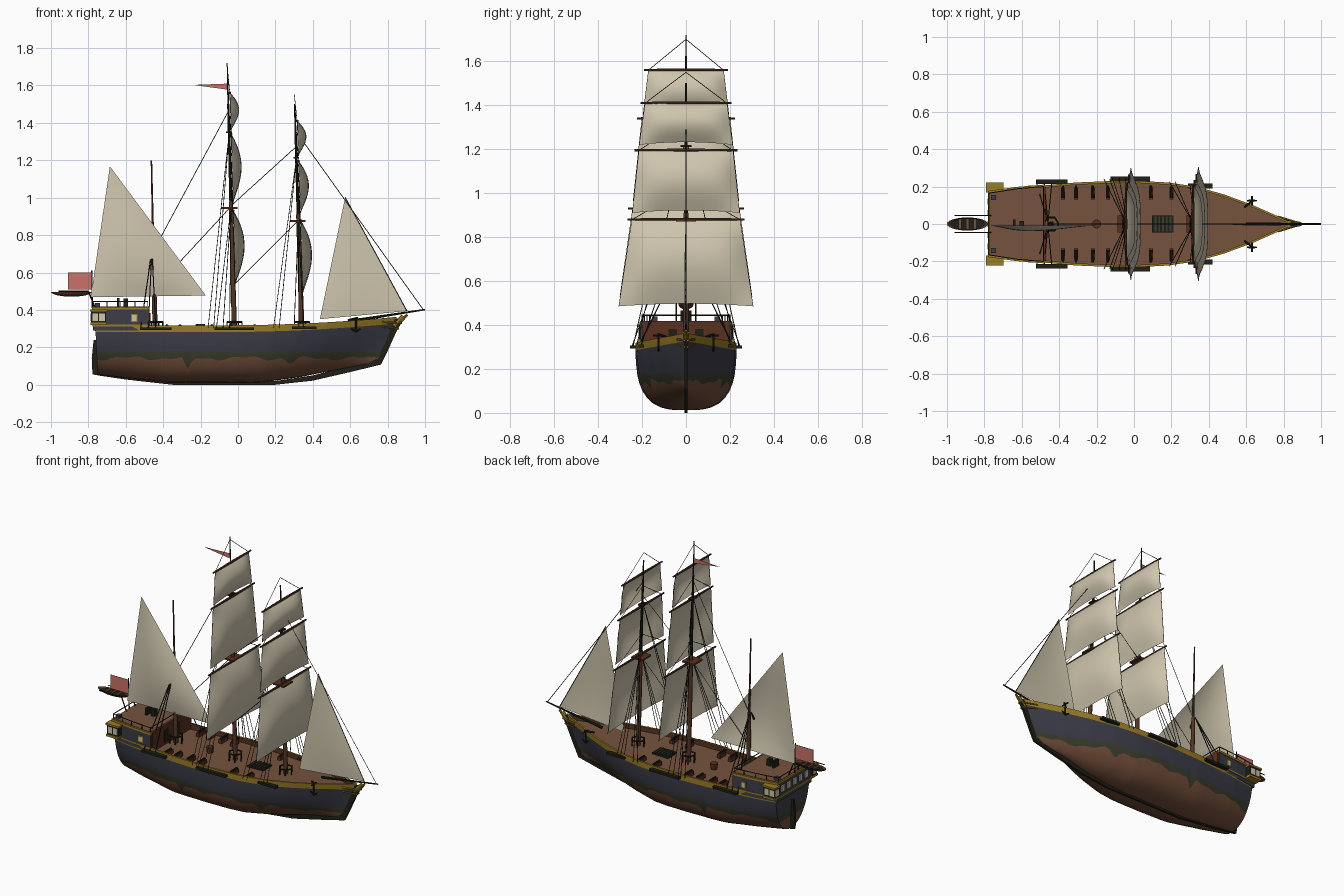
import bpy, bmesh, math
from mathutils import Vector, Matrix

if "Cube" in bpy.data.objects:
    bpy.data.objects.remove(bpy.data.objects["Cube"])

def mat(name, r, g, b):
    m = bpy.data.materials.new(name)
    m.diffuse_color = (r, g, b, 1)
    m.use_nodes = True
    m.node_tree.nodes["Principled BSDF"].inputs["Base Color"].default_value = m.diffuse_color
    return m

NAVY = mat("navy paint", .045, .045, .065)
COPPER = mat("copper bottom", .17, .076, .042)
ALGAE = mat("algae green", .043, .048, .026)
DECK = mat("deck planks", .18, .085, .047)
GOLD = mat("gold trim", .33, .205, .02)
RED = mat("flag red", .58, .17, .14)
MAROON = mat("red brown wood", .10, .03, .013)
BLACK = mat("tarred black", .014, .014, .008)
SAIL = mat("sail cloth", .62, .56, .42)
WOOD = mat("spar wood", .085, .036, .02)

def finish(name, bm, mats, smooth=False, normals=True):
    if normals:
        bmesh.ops.recalc_face_normals(bm, faces=bm.faces)
    me = bpy.data.meshes.new(name)
    bm.to_mesh(me)
    bm.free()
    ob = bpy.data.objects.new(name, me)
    bpy.context.collection.objects.link(ob)
    for m in mats:
        me.materials.append(m)
    if smooth:
        bpy.ops.object.select_all(action='DESELECT')
        ob.select_set(True)
        bpy.context.view_layer.objects.active = ob
        bpy.ops.object.shade_smooth_by_angle(angle=math.radians(40))
    return ob

def boxes(name, m, items, mirror=False):
    """items: (cx, cy, cz, sx, sy, sz)"""
    bm = bmesh.new()
    for cx, cy, cz, sx, sy, sz in items:
        for s in ((1, -1) if mirror else (1,)):
            bmesh.ops.create_cube(bm, size=1, matrix=Matrix.Translation((cx, cy * s, cz)) @ Matrix.Diagonal((sx, sy, sz, 1)))
    return finish(name, bm, [m])

def rods(name, m, items, sides=8, mirror=False):
    """items: (start, end, start radius, end radius)"""
    bm = bmesh.new()
    for p, q, r1, r2 in items:
        for s in ((1, -1) if mirror else (1,)):
            a, b = Vector((p[0], p[1] * s, p[2])), Vector((q[0], q[1] * s, q[2]))
            d = b - a
            M = Matrix.Translation((a + b) / 2) @ d.to_track_quat('Z', 'Y').to_matrix().to_4x4()
            bmesh.ops.create_cone(bm, cap_ends=True, segments=sides, radius1=r1, radius2=r2, depth=d.length, matrix=M)
    return finish(name, bm, [m], smooth=sides > 4)

def prism(name, m, pts, axis, lo, hi):
    """extrude a flat outline along y (xz outline) or z (xy outline)"""
    bm = bmesh.new()
    put = (lambda p, t: (p[0], t, p[1])) if axis == 'y' else (lambda p, t: (p[0], p[1], t))
    f = bm.faces.new([bm.verts.new(put(p, lo)) for p in pts])
    ext = bmesh.ops.extrude_face_region(bm, geom=[f])
    vs = [v for v in ext['geom'] if isinstance(v, bmesh.types.BMVert)]
    bmesh.ops.translate(bm, verts=vs, vec=(0, hi - lo, 0) if axis == 'y' else (0, 0, hi - lo))
    return finish(name, bm, [m])

def sheet(name, fn, nu=14, nv=14):
    bm = bmesh.new()
    g = [[bm.verts.new(fn(i / nu, j / nv)) for i in range(nu + 1)] for j in range(nv + 1)]
    for j in range(nv):
        for i in range(nu):
            bm.faces.new((g[j][i], g[j][i + 1], g[j + 1][i + 1], g[j + 1][i]))
    bmesh.ops.remove_doubles(bm, verts=bm.verts, dist=1e-5)
    return finish(name, bm, [SAIL], smooth=True)

def table(t, x):
    for (x0, y0), (x1, y1) in zip(t, t[1:]):
        if x <= x1:
            return y0 + (y1 - y0) * max(0, (x - x0) / (x1 - x0))
    return t[-1][1]

# Hull lines: half breadth, keel and sheer along x
BEAM = [(-.77, .168), (-.6, .195), (-.3, .222), (-.1, .23), (.05, .23), (.2, .222), (.35, .2), (.5, .158), (.65, .102), (.78, .043), (.86, .004)]
KEEL = [(-.77, .055), (-.6, .036), (-.35, .012), (.2, .012), (.42, .04), (.65, .085), (.8, .108), (.86, .115)]
def sheer(x):
    return .318 + .045 * max(0, (x + .05) / .91) ** 2

def section(u):
    """outer and inner points of one hull rib, from keel up and over to the deck centre"""
    X = -.76 + u * 1.62
    k, s, B = table(KEEL, X), sheer(X), table(BEAM, X)
    p = 3 - 1.4 * max(0, (X - .1) / .76) - .9 * max(0, (-.3 - X) / .46)
    algae = .142 + .008 * math.sin(19 * X) + .005 * math.sin(47 * X + 1)
    algae -= .07 * math.exp(-((X + .24) / .022) ** 2) + .03 * math.exp(-((X - .35) / .03) ** 2)
    algae = max(algae, k + .012)
    zs = [k + (algae - k) * t for t in (0, .03, .1, .25, .45, .7, 1)] + [.175, .23, s - .036, s]
    pts = []
    for z in zs:
        t = (z - k) / (s - k)
        x = -.75 - .05 * (z - .05) + u * (1.51 + .42 * (z - .115))
        pts.append((x, B * (1 - (1 - t) ** p) ** (1 / p), z))
    x, b = pts[-1][0], max(0, B - .012)
    return pts + [(x, b, s), (x, b, s - .03), (x, 0, s - .03)]

RIBS = 90
strip = [0] * 6 + [1, 2, 2, 3, 3, 4, 5]
bm = bmesh.new()
ends = []
for sgn in (1, -1):
    ribs = [[bm.verts.new((x, y * sgn, z)) for x, y, z in section(i / RIBS)] for i in range(RIBS + 1)]
    ends.append(ribs[0])
    for a, b in zip(ribs, ribs[1:]):
        for j, m in enumerate(strip):
            bm.faces.new((a[j], a[j + 1], b[j + 1], b[j])).material_index = m
for j in range(10):   # flat transom
    bm.faces.new((ends[0][j], ends[0][j + 1], ends[1][j + 1], ends[1][j])).material_index = strip[j]
bmesh.ops.remove_doubles(bm, verts=bm.verts, dist=1e-5)
finish("hull", bm, [COPPER, ALGAE, NAVY, GOLD, MAROON, DECK], smooth=True)

# Keel, stem, rudder and figurehead
prism("keel_and_stem", BLACK, [(-.75, .05), (-.6, .028), (-.35, 0), (.2, 0), (.4, .022), (.6, .068), (.765, .108), (.8, .18), (.845, .28), (.89, .36), (.83, .35), (.75, .14), (.4, .05), (.2, .02), (-.35, .02), (-.75, .07)], 'y', -.007, .007)
prism("rudder", BLACK, [(-.745, .05), (-.778, .055), (-.782, .14), (-.772, .24), (-.755, .24)], 'y', -.008, .008)
rods("figurehead", GOLD, [((.835, 0, .315), (.885, 0, .365), .012, .014), ((.87, 0, .34), (.905, 0, .375), .01, .006)])
rods("head_rails", GOLD, [((.77, .04, .335), (.875, .008, .33), .005, .005), ((.77, .04, .31), (.86, .008, .30), .004, .004)], mirror=True)

# Stern cabin with deck, trims and windows
def cabin(grow=0):
    half = [(-.775 - grow, .172 + grow), (-.63, .193 + grow), (-.48 + grow, .206 + grow)]
    return half + [(x, -y) for x, y in reversed(half)]
prism("stern_cabin", NAVY, cabin(), 'z', .29, .41)
prism("cabin_trim_top", GOLD, cabin(.005), 'z', .402, .416)
prism("cabin_trim_bottom", GOLD, cabin(.004), 'z', .312, .322)
prism("poop_deck", DECK, cabin(-.004), 'z', .41, .419)
boxes("cabin_front_wall", MAROON, [(-.476, 0, .355, .008, .4, .125)])
boxes("cabin_door", BLACK, [(-.471, .06, .345, .004, .04, .075)], mirror=True)
boxes("stern_windows", SAIL, [(-.778, y, .363, .008, .03, .04) for y in (-.12, -.06, 0, .06, .12)])
boxes("side_window_frames", GOLD, [(-.555, .2, .357, .034, .008, .042)], mirror=True)
boxes("side_windows", SAIL, [(-.555, .203, .357, .024, .008, .03)], mirror=True)

# Quarter galleries
boxes("gallery_trim", GOLD, [(-.745, .195, .397, .095, .055, .012), (-.745, .195, .326, .085, .052, .014)], mirror=True)
boxes("gallery_body", BLACK, [(-.745, .192, .362, .08, .046, .06)], mirror=True)
boxes("gallery_windows", SAIL, [(x, .2145, .362, .03, .004, .04) for x in (-.764, -.727)] + [(-.786, .193, .362, .004, .034, .04)], mirror=True)

# Poop rail, deck fittings and lanterns
posts = [(-.775, .165), (-.7, .177), (-.63, .188), (-.55, .195), (-.485, .2)]
rods("poop_rail", BLACK, [((*a, .445), (*b, .445), .003, .003) for a, b in zip(posts, posts[1:])] + [((*p, .415), (*p, .445), .0025, .0025) for p in posts], 6, True)
rods("cross_rails", BLACK, [((x, -y, .445), (x, y, .445), .003, .003) for x, y in (posts[0], posts[-1])], 6)
boxes("wheel_and_binnacle", BLACK, [(-.64, 0, .44, .012, .05, .05), (-.6, 0, .44, .025, .03, .045)])
boxes("stern_lanterns", NAVY, [(-.752, .142, .428, .026, .026, .02)], mirror=True)

# Guns, channels, hatch, mast collars
guns = (-.38, -.31, -.22, -.14, .09, .2)
boxes("gun_carriages", MAROON, [(x, .163, .3, .022, .062, .026) for x in guns], mirror=True)
rods("gun_barrels", BLACK, [((x, .14, .316), (x, .205, .318), .008, .006) for x in guns], mirror=True)
boxes("channels", BLACK, [(-.44, .226, .3, .17, .026, .014), (-.02, .241, .3, .21, .026, .014), (.355, .203, .305, .13, .026, .014)], mirror=True)
boxes("hatch_coaming", BLACK, [(.155, 0, .293, .115, .09, .014)])
boxes("hatch_grating", ALGAE, [(.115 + .02 * i, 0, .302, .01, .08, .006) for i in range(5)])
rods("capstan", MAROON, [((-.2, 0, .285), (-.2, 0, .325), .018, .024)], 12)
rods("anchors", BLACK, [((.63, .125, .36), (.63, .125, .285), .005, .005), ((.605, .125, .3), (.63, .125, .283), .004, .006), ((.655, .125, .3), (.63, .125, .283), .004, .006),
     ((.63, .1, .352), (.63, .15, .352), .005, .005), ((.59, .09, .345), (.64, .128, .358), .006, .006)], mirror=True)

# Masts: (base x, base z, top x, top z, height of lower mast, crosstree height)
MASTS = {"main": (-.019, .28, -.058, 1.72, .98, 1.35), "fore": (.342, .28, .303, 1.5, .91, 1.215), "mizzen": (-.443, .28, -.463, 1.2, .72, .72)}
def mx(n, z):
    a, az, b, bz = MASTS[n][:4]
    return a + (b - a) * (z - az) / (bz - az)
for n, (a, az, b, bz, low, cross) in MASTS.items():
    rods(n + "_lower_mast", WOOD, [((a, 0, az), (mx(n, low), 0, low), .014, .011)], 12)
    tip = .0025 if n == "main" else .004
    rods(n + "_topmast", BLACK if n != "mizzen" else WOOD, [((mx(n, low - .06), 0, low - .06), (mx(n, cross + .15), 0, cross + .15), .009, .006), ((mx(n, cross), 0, cross), (b, 0, bz), .006, tip)])
    rods(n + "_fife_rail", BLACK, [((a + .04 * math.cos(t), .04 * math.sin(t), .335), (a + .04 * math.cos(t + 1.0472), .04 * math.sin(t + 1.0472), .335), .005, .005) for t in [i * 1.0472 for i in range(6)]]
         + [((a + .04 * math.cos(t), .04 * math.sin(t), .285), (a + .04 * math.cos(t), .04 * math.sin(t), .335), .004, .004) for t in [i * 1.0472 for i in range(6)]], 6)
boxes("mast_tops", MAROON, [(-.045, 0, .945, .085, .09, .01), (.32, 0, .875, .08, .09, .01)])
boxes("crosstrees", BLACK, [(mx("main", 1.35), 0, 1.35, .03, .05, .008), (mx("fore", 1.215), 0, 1.215, .03, .05, .008)])
rods("bowsprit", BLACK, [((.6, 0, .34), (1, 0, .402), .009, .004)])

# Square sails and yards: (mast, top z, half width, bottom z, half width, belly)
SQUARES = [("main", "topgallant", 1.56, .17, 1.355, .195, .045), ("main", "topsail", 1.34, .2, .965, .24, .05), ("main", "course", .93, .242, .53, .3, .055),
           ("fore", "topgallant", 1.41, .185, 1.22, .212, .045), ("fore", "topsail", 1.195, .213, .91, .243, .05), ("fore", "course", .88, .245, .485, .305, .055)]
yards, lines = [], []
for n, part, z1, h1, z0, h0, belly in SQUARES:
    def square(u, v):
        w, z = 2 * u - 1, z1 + (z0 - z1) * v
        bulge = belly * math.sin(math.pi * v ** .9) * (1 - w ** 4)
        return (mx(n, z) + .012 + bulge, w * (h1 + (h0 - h1) * v), z + .012 * v * (1 - w * w))
    sheet(f"{n}_{part}_sail", square)
    x = mx(n, z1) + .01
    yards += [((x, 0, z1), (x, h1 + .022, z1), .008, .005)]
    lines += [((x, h1, z1), (mx(n, z1 + .14), 0, z1 + .14), .0016, .0016), ((x, h1, z1), (mx(n, z0) + .01, h0, z0), .0016, .0016)]
rods("yards", WOOD, yards, mirror=True)
rods("lifts_and_leech_ropes", BLACK, lines, 4, True)

# Triangular sails
def triangle(a, b, c, belly):
    a, b, c = map(Vector, (a, b, c))
    return lambda u, v: a + (b - a) * v + (c - b) * u * v - Vector((0, belly * 27 * (1 - v) * v * v * u * (1 - u), 0))
sheet("mizzen_sail", triangle((-.685, -.008, 1.168), (-.787, -.008, .468), (-.172, -.008, .477), .03))
sheet("jib_sail", triangle((.573, 0, 1.003), (.438, 0, .351), (.904, 0, .394), .008))

# Shrouds down to the channels
shrouds = []
for n, top, xs, y in (("main", .95, (-.115, -.08, -.045), .245), ("fore", .88, (.3, .325, .35), .205), ("main", 1.34, (-.16, -.13), .24), ("fore", 1.21, (.19, .22), .225)):
    shrouds += [((mx(n, top), .01, top), (x, y, .305), .002, .002) for x in xs]
rods("shrouds", BLACK, shrouds, 4, True)
rods("mizzen_shrouds", BLACK, [((-.46, .008, .72), (x, .215, .305), .003, .003) for x in (-.52, -.48, -.44)], 6, True)

# Stays between the masts
stays = [((-.053, 1.46), (-.455, .71)), ((.308, 1.27), (-.045, .95)), ((.32, .875), (-.015, .54)), ((-.04, .95), (-.447, .51)),
         ((.306, 1.36), (.99, .402)), ((.573, 1.003), (.904, .394))]
rods("stays", BLACK, [((a, 0, b), (c, 0, d), .002, .002) for (a, b), (c, d) in stays], 4)

# Flags
prism("ensign", RED, [(-.783, .51), (-.783, .6), (-.91, .6), (-.91, .51)], 'y', -.001, .001)
rods("ensign_staff", BLACK, [((-.778, 0, .41), (-.782, 0, .61), .004, .003)])
prism("pennant", RED, [(-.057, 1.578), (-.057, 1.61), (-.24, 1.603)], 'y', -.001, .001)

# Ship's boat hung over the stern
bm = bmesh.new()
bmesh.ops.create_uvsphere(bm, u_segments=24, v_segments=12, radius=1)
bmesh.ops.delete(bm, geom=[v for v in bm.verts if v.co.z > .01], context='VERTS')
top = bmesh.ops.holes_fill(bm, edges=[e for e in bm.edges if e.is_boundary])['faces']
inset = bmesh.ops.inset_region(bm, faces=top, thickness=.13, depth=-.3)
for f in top:
    f.material_index = 1
bmesh.ops.transform(bm, matrix=Matrix.Translation((-.89, 0, .497)) @ Matrix.Diagonal((.11, .035, .026, 1)), verts=bm.verts)
finish("ships_boat", bm, [MAROON, BLACK], smooth=True)
boxes("boat_thwarts", DECK, [(x, 0, .493, .012, .052, .004) for x in (-.93, -.89, -.85)])
rods("davits", BLACK, [((-.765, .045, .415), (-.8, .045, .5), .004, .004), ((-.8, .045, .5), (-.96, .045, .5), .004, .003)], 6, True)
